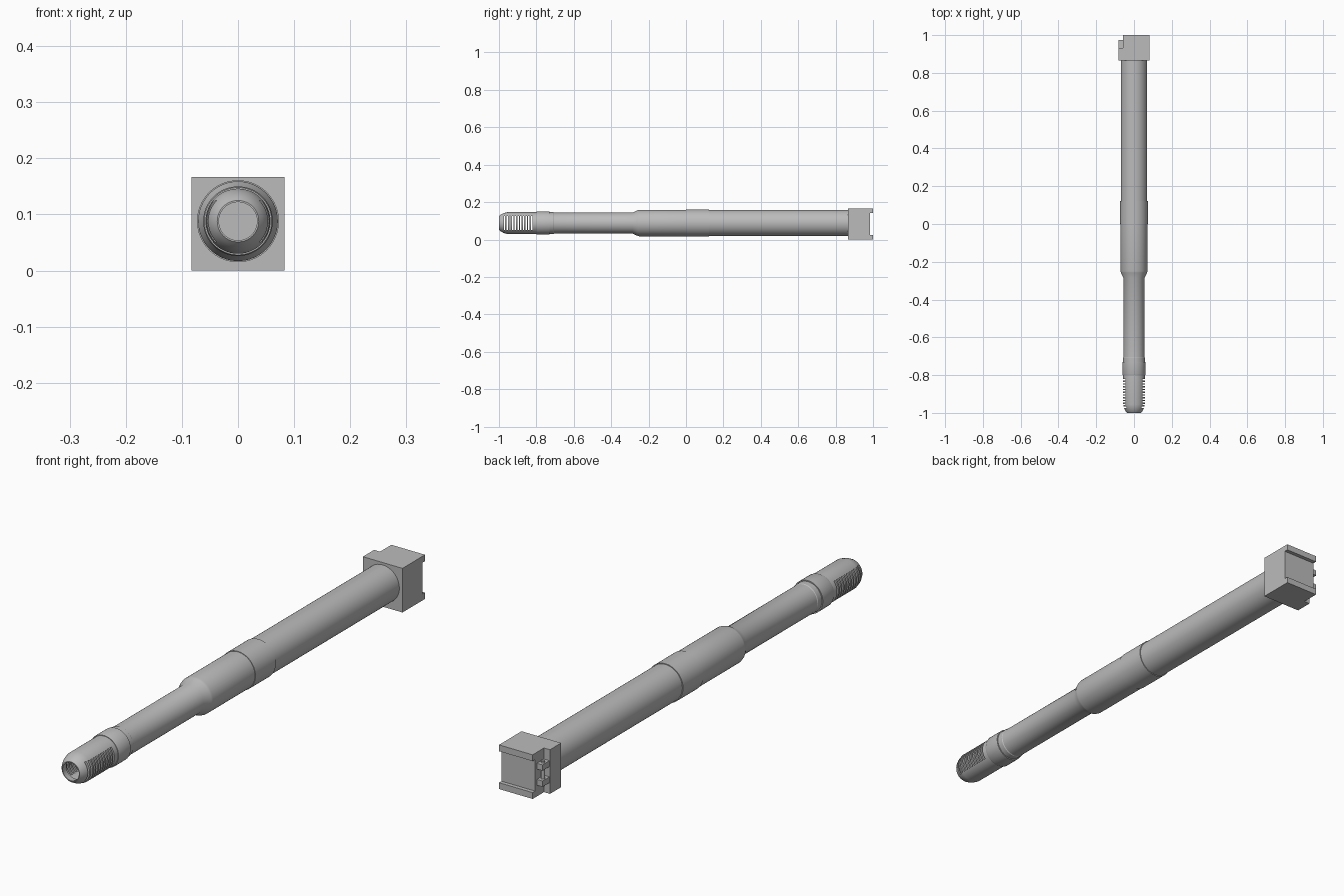
import bpy, bmesh, math

if "Cube" in bpy.data.objects:
    bpy.data.objects.remove(bpy.data.objects["Cube"])

AXIS_Z = 0.088
metal = bpy.data.materials.new("grey metal")
metal.diffuse_color = (0.5, 0.5, 0.5, 1)
metal.use_nodes = True
metal.node_tree.nodes["Principled BSDF"].inputs["Base Color"].default_value = metal.diffuse_color


def finish(name, bm):
    bmesh.ops.recalc_face_normals(bm, faces=bm.faces)
    me = bpy.data.meshes.new(name)
    bm.to_mesh(me)
    bm.free()
    ob = bpy.data.objects.new(name, me)
    bpy.context.collection.objects.link(ob)
    me.materials.append(metal)
    return ob


def smooth(ob):
    bpy.ops.object.select_all(action='DESELECT')
    ob.select_set(True)
    bpy.context.view_layer.objects.active = ob
    bpy.ops.object.shade_smooth_by_angle(angle=math.radians(30))


def lathe(name, profile, n=64):
    """Revolve a (y, radius) profile, starting and ending on the axis."""
    bm = bmesh.new()
    rings = []
    for y, r in profile:
        if r == 0:
            rings.append([bm.verts.new((0, y, AXIS_Z))] * n)
        else:
            rings.append([bm.verts.new((r * math.cos(2 * math.pi * i / n), y,
                                        AXIS_Z + r * math.sin(2 * math.pi * i / n)))
                          for i in range(n)])
    for a, b in zip(rings, rings[1:]):
        for i in range(n):
            j = (i + 1) % n
            bm.faces.new(list(dict.fromkeys((a[i], a[j], b[j], b[i]))))
    return finish(name, bm)


def boxes(name, spans):
    """Boxes given as ((x0, x1), (y0, y1), (z0, z1))."""
    bm = bmesh.new()
    for span in spans:
        vs = bmesh.ops.create_cube(bm, size=1)['verts']
        for v in vs:
            v.co = [s[0] + (c + 0.5) * (s[1] - s[0]) for c, s in zip(v.co, span)]
    return finish(name, bm)


def cut(ob, cutter):
    mod = ob.modifiers.new("cut", 'BOOLEAN')
    mod.operation = 'DIFFERENCE'
    mod.solver = 'EXACT'
    mod.object = cutter
    bpy.context.view_layer.objects.active = ob
    bpy.ops.object.modifier_apply(modifier=mod.name)
    bpy.data.objects.remove(cutter)


# Stepped shaft with a middle collar and a front neck ring
shaft = lathe("shaft", [
    (0.87, 0), (0.87, 0.07), (0.122, 0.07), (0.122, 0.073), (0.0, 0.073),
    (0.0, 0.071), (-0.25, 0.071), (-0.258, 0.069), (-0.285, 0.056),
    (-0.705, 0.056), (-0.708, 0.058), (-0.73, 0.058), (-0.73, 0.062),
    (-0.795, 0.062), (-0.80, 0.060), (-0.80, 0)])
smooth(shaft)

# Hollow rounded nose, slotted across both sides
nose = lathe("slotted_nose", [
    (-0.795, 0), (-0.795, 0.058), (-0.955, 0.058), (-0.975, 0.053),
    (-0.992, 0.044), (-1.0, 0.037), (-1.0, 0.034), (-0.975, 0.036),
    (-0.97, 0.045), (-0.81, 0.045), (-0.81, 0)])
cut(nose, boxes("slot_cutter", [
    ((-0.1, 0.1), (-0.974 + 0.0145 * i, -0.9665 + 0.0145 * i),
     (AXIS_Z - 0.037, AXIS_Z + 0.037)) for i in range(11)]))
smooth(nose)

# Square end block: recessed back between two rails, one notched corner
block = boxes("end_block", [((-0.083, 0.083), (0.865, 1.0), (0, 0.167))])
cut(block, boxes("recess_cutter", [((-0.2, 0.2), (0.985, 1.1), (0.024, 0.143))]))
cut(block, boxes("corner_cutter", [((-0.2, -0.058), (0.932, 1.1), (-0.1, 0.3))]))

# Two hinge lugs and their pin in the notched corner
boxes("hinge_lugs", [((-0.081, -0.055), (0.93, 0.974), (z, z + 0.022))
                     for z in (0.042, 0.103)])
bm = bmesh.new()
bmesh.ops.create_cone(bm, cap_ends=True, segments=24, radius1=0.007,
                      radius2=0.007, depth=0.095)
bmesh.ops.translate(bm, verts=bm.verts, vec=(-0.07, 0.955, 0.0835))
smooth(finish("hinge_pin", bm))
